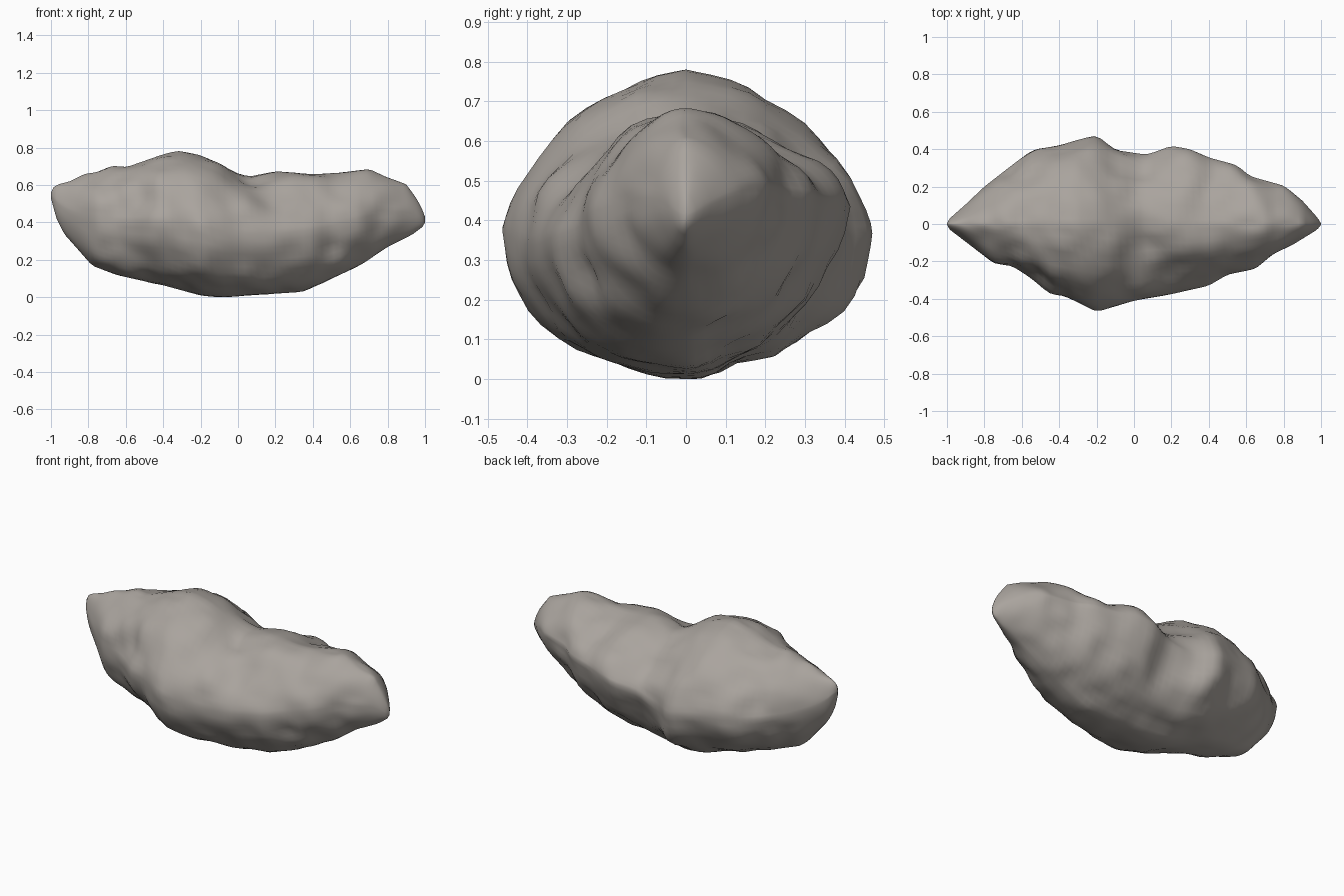
import bpy, bmesh, math
from mathutils import Vector, noise

if "Cube" in bpy.data.objects:
    bpy.data.objects.remove(bpy.data.objects["Cube"])

# Silhouette curves read along x: top, bottom, back and front edges
TOP = [(-1, .56), (-.985, .59), (-.96, .605), (-.9, .62), (-.82, .66), (-.75, .67), (-.67, .705),
       (-.6, .695), (-.5, .73), (-.4, .765), (-.32, .785), (-.2, .76), (-.1, .715), (0, .66),
       (.06, .64), (.2, .675), (.4, .658), (.6, .67), (.7, .687), (.8, .64), (.9, .605),
       (.96, .52), (.99, .46), (1, .43)]
BOTTOM = [(-1, .53), (-.97, .42), (-.93, .34), (-.85, .25), (-.78, .17), (-.65, .12), (-.4, .065),
          (-.2, .01), (-.1, 0), (.2, .02), (.35, .03), (.5, .10), (.65, .17), (.8, .27),
          (.93, .335), (.99, .38), (1, .40)]
BACK = [(-1, .004), (-.985, .03), (-.9, .105), (-.8, .20), (-.6, .355), (-.52, .40), (-.4, .42),
        (-.3, .45), (-.2, .475), (-.1, .395), (.07, .37), (.2, .418), (.3, .40), (.4, .355),
        (.55, .315), (.62, .255), (.8, .205), (.9, .125), (.98, .035), (1, .004)]
FRONT = [(-1, .004), (-.985, .03), (-.9, .095), (-.75, .21), (-.65, .225), (-.55, .29),
         (-.45, .375), (-.37, .385), (-.2, .47), (-.1, .44), (0, .41), (.2, .375), (.4, .33),
         (.5, .27), (.65, .24), (.75, .155), (.85, .11), (.98, .03), (1, .004)]
# How far the widest line on the back sits above mid height
LIFT = [(-1, 0), (-.4, -.02), (-.1, -.02), (.05, .05), (.2, .12), (.35, .10), (.55, .07), (1, 0)]

# Dents (+) and lumps (-): centre, radius, depth
DENTS = [((-.50, -.33, .50), .13, .045), ((.22, -.28, .52), .15, .03), ((.05, .30, .55), .13, .03),
         ((.05, -.12, .66), .14, .02), ((.42, .25, .55), .12, .015), ((-.62, -.25, .30), .12, .015),
         ((.05, .33, .25), .14, .03), ((.25, .33, .52), .13, -.015), ((-.20, .40, .25), .13, -.03)]

RINGS, SIDES = 72, 56


def sample(curve, x):
    for (x0, v0), (x1, v1) in zip(curve, curve[1:]):
        if x <= x1:
            return v0 + (v1 - v0) * (x - x0) / (x1 - x0)
    return curve[-1][1]


def split(curve, x):
    """Broad shape of an edge, and the small detail left over."""
    w = min(.16, (1 - abs(x)) * .4)
    broad = sum(sample(curve, x + w * k / 4) for k in range(-4, 5)) / 9
    fine = sum(sample(curve, x + w * k / 14) for k in range(-2, 3)) / 5
    return broad, fine - broad


def roughness(p):
    a = noise.noise(p * 3.6 + Vector((3.1, 7.7, 1.3))) * .02
    b = noise.noise(p * 8.5 + Vector((9.2, 2.4, 5.8))) * .02
    return a + b


def section(x):
    top, top_d = split(TOP, x)
    bottom, bottom_d = split(BOTTOM, x)
    back, back_d = split(BACK, x)
    front, front_d = split(FRONT, x)
    mid = (top + bottom) / 2
    lift = split(LIFT, x)[0]
    fade = min(1, (back + front) / .5)
    points = []
    for j in range(SIDES):
        a = 2 * math.pi * j / SIDES
        c, s = math.cos(a), math.sin(a)
        # roundness of each quarter
        if c > 0:
            n = 1.6 if s > 0 else 1.77 - .17 * math.tanh(4 * x)
        else:
            n = 1.72 if s > 0 else 2.05
        cc = math.copysign(abs(c) ** (2 / n), c)
        ss = math.copysign(abs(s) ** (2 / n), s)
        centre_z = mid + lift * max(0, c) ** .7
        y = cc * (back if c > 0 else front) + c ** 3 * abs(c) * (back_d if c > 0 else front_d)
        z = centre_z + ss * (top - centre_z if s > 0 else centre_z - bottom)
        z += s ** 4 * (top_d if s > 0 else bottom_d)
        p = Vector((x, y, z))
        push = roughness(p)
        for centre, radius, depth in DENTS:
            push -= depth * math.exp(-((p - Vector(centre)).length / radius) ** 2 * 1.5)
        # keep the silhouette lines undisturbed
        push *= fade * min(1, 1.5 * abs(math.sin(2 * a)))
        points.append(p + Vector((0, c, s)) * push)
    return points


# Rock body: rings lofted along x, closer together at the tips
bm = bmesh.new()
rings = []
for i in range(RINGS + 1):
    t = i / RINGS
    x = .5 * (2 * t - 1) - .5 * math.cos(math.pi * t)
    rings.append([bm.verts.new(p) for p in section(x)])
for r0, r1 in zip(rings, rings[1:]):
    for j in range(SIDES):
        k = (j + 1) % SIDES
        bm.faces.new((r0[j], r0[k], r1[k], r1[j]))
bm.faces.new(rings[0])
bm.faces.new(rings[-1])
bmesh.ops.recalc_face_normals(bm, faces=bm.faces)
# rest on the ground
low = min(v.co.z for v in bm.verts)
bmesh.ops.translate(bm, verts=bm.verts, vec=(0, 0, -low))

mesh = bpy.data.meshes.new("rock_body")
bm.to_mesh(mesh)
bm.free()
rock = bpy.data.objects.new("rock_body", mesh)
bpy.context.collection.objects.link(rock)

# Stone colour
stone = bpy.data.materials.new("warm grey stone")
stone.diffuse_color = (.40, .37, .34, 1)
stone.use_nodes = True
stone.node_tree.nodes["Principled BSDF"].inputs["Base Color"].default_value = stone.diffuse_color
mesh.materials.append(stone)

bpy.context.view_layer.objects.active = rock
rock.select_set(True)
bpy.ops.object.shade_smooth_by_angle(angle=math.radians(40))
